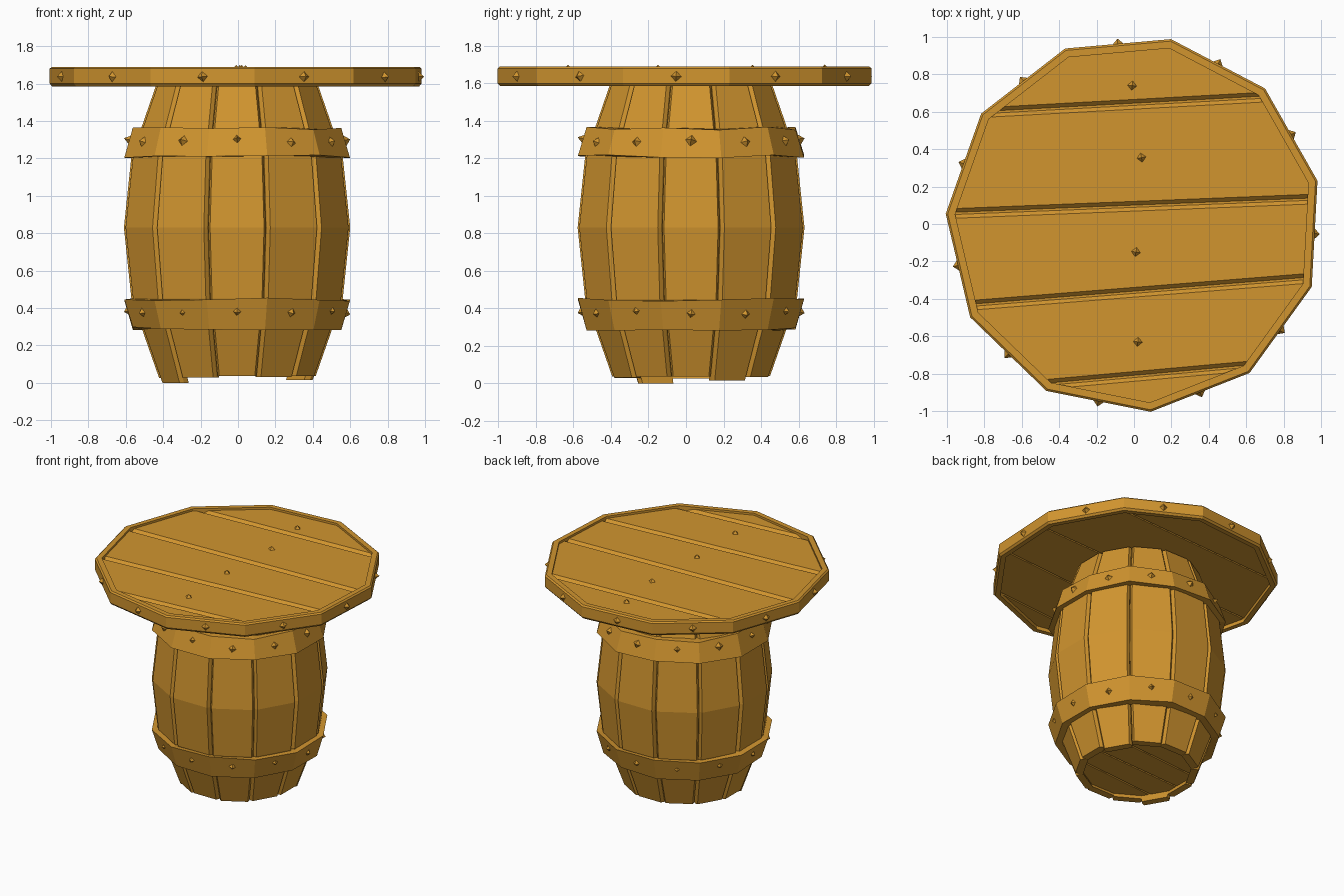
import bpy, bmesh, math, random
from mathutils import Vector, Matrix

random.seed(4)
cube = bpy.data.objects.get("Cube")
if cube:
    bpy.data.objects.remove(cube, do_unlink=True)

wood = bpy.data.materials.new("honey_wood")
wood.use_nodes = True
COLOR = (0.64, 0.30, 0.028, 1)
wood.diffuse_color = COLOR
wood.node_tree.nodes["Principled BSDF"].inputs["Base Color"].default_value = COLOR

SIDES = 12
STEP = math.tau / SIDES
HALF_TAN = math.tan(STEP / 2)
CENTRE = Vector((-0.005, 0.027, 0))
# Barrel profile: (distance from axis to flat side, height)
PROFILE = [(0.42, 0.035), (0.565, 0.45), (0.605, 0.83), (0.565, 1.21), (0.43, 1.6)]


def finish(name, bm, location=(0, 0, 0)):
    bmesh.ops.recalc_face_normals(bm, faces=bm.faces)
    mesh = bpy.data.meshes.new(name)
    bm.to_mesh(mesh)
    bm.free()
    mesh.materials.append(wood)
    obj = bpy.data.objects.new(name, mesh)
    obj.location = location
    bpy.context.collection.objects.link(obj)
    return obj


def loft(bm, rings, loop=False):
    """Skin matching rings of points; cap the ends, or join them in a loop."""
    rows = [[bm.verts.new(p) for p in ring] for ring in rings]
    n = len(rows[0])
    pairs = list(zip(rows, rows[1:]))
    if loop:
        pairs.append((rows[-1], rows[0]))
    else:
        bm.faces.new(rows[0])
        bm.faces.new(rows[-1])
    for a, b in pairs:
        for i in range(n):
            j = (i + 1) % n
            bm.faces.new((a[i], a[j], b[j], b[i]))


def polygon(radius, z, sides, start, jitter=0.0):
    return [Vector((radius * math.cos(start + math.tau * i / sides),
                    radius * math.sin(start + math.tau * i / sides),
                    z + random.uniform(-jitter, jitter))) for i in range(sides)]


def nail(name, position, direction, size=0.034):
    """Small diamond stud pointing along a direction."""
    bm = bmesh.new()
    bmesh.ops.create_cone(bm, cap_ends=True, segments=4, radius1=size, radius2=0,
                          depth=0.034, matrix=Matrix.Translation((0, 0, 0.01)))
    spin = Matrix.Rotation(random.uniform(-0.2, 0.2), 4, "Z")
    turn = Vector(direction).to_track_quat("Z", "Y").to_matrix().to_4x4()
    bm.transform(Matrix.Translation(position) @ turn @ spin)
    finish(name, bm)


def planks(name, outline, low, high, cuts, location=(0, 0, 0)):
    """Split a flat polygon into boards; each cut is (y at x = 0, slope)."""
    edges = [None] + cuts + [None]
    for k in range(len(edges) - 1):
        bm = bmesh.new()
        loft(bm, [[Vector((p.x, p.y, z)) for p in outline] for z in (low, high)])
        for cut, side in ((edges[k], 1), (edges[k + 1], -1)):
            if cut is None:
                continue
            normal = Vector((-cut[1], 1, 0)).normalized() * side
            on_side = Vector((0, cut[0] + side * 0.006, high))
            on_top = on_side + normal * 0.02
            # straight side, then a sloped top edge
            for point, n in ((on_side, normal), (on_top, normal - Vector((0, 0, 1)))):
                res = bmesh.ops.bisect_plane(
                    bm, geom=bm.verts[:] + bm.edges[:] + bm.faces[:],
                    plane_co=point, plane_no=n, clear_inner=True)
                rim = [e for e in res["geom_cut"] if isinstance(e, bmesh.types.BMEdge)]
                bmesh.ops.edgeloop_fill(bm, edges=rim)
        finish(f"{name}_{k + 1}", bm, location)


# Barrel staves with sloped long edges
def stave_section(a, z, angle):
    inner, mid = (a - 0.055) * HALF_TAN, (a - 0.022) * HALF_TAN - 0.003
    outer = a * HALF_TAN - 0.018
    half = [(a - 0.055, inner), (a - 0.022, mid), (a, outer)]
    points = half + [(r, -t) for r, t in reversed(half)]
    rot = Matrix.Rotation(angle, 3, "Z")
    return [rot @ Vector((r, t, z)) for r, t in points]


for i in range(SIDES):
    bm = bmesh.new()
    drop = {1: 0.02, 7: 0.035}.get(i, random.uniform(-0.005, 0.01))
    rows = [(PROFILE[0][0] - drop * 0.35, PROFILE[0][1] - drop)] + PROFILE[1:]
    loft(bm, [stave_section(a, z, i * STEP) for a, z in rows])
    finish(f"barrel_stave_{i + 1}", bm, CENTRE)

# Dark gaps between staves are closed by an inner drum
bm = bmesh.new()
corner = 1 / math.cos(STEP / 2)
loft(bm, [polygon((a - 0.035) * corner, max(z, 0.09), SIDES, STEP / 2) for a, z in PROFILE])
finish("barrel_core", bm, CENTRE)
planks("barrel_base_board", polygon(0.39, 0, SIDES, STEP / 2), 0.06, 0.1,
       [(-0.2, 0.08), (0.0, 0.05), (0.2, 0.08)], CENTRE)

# Hoops and their studs
for name, wide_z, end_z in (("lower_hoop", 0.447, 0.29), ("upper_hoop", 1.21, 1.36)):
    bm = bmesh.new()
    section = [(0.603, wide_z), (0.557, end_z), (0.49, end_z), (0.54, wide_z)]
    loft(bm, [polygon(a * corner, z, SIDES, STEP / 2, 0.009) for a, z in section], loop=True)
    finish(name, bm, CENTRE)
    tilt = 0.28 if end_z > wide_z else -0.28
    for i in range(SIDES):
        out = Vector((math.cos(i * STEP), math.sin(i * STEP), 0))
        z = (wide_z + end_z) / 2 + 0.012 + random.uniform(-0.012, 0.008)
        nail(f"{name}_stud_{i + 1}", CENTRE + out * 0.579 + Vector((0, 0, z)),
             out + Vector((0, 0, tilt)), random.choice((0.024, 0.034, 0.036)))

# Table rim with softened outer edges
TOP_SIDES = 11
START = math.radians(78.7)
bm = bmesh.new()
rim = [(0.958, 1.585), (0.995, 1.585), (1.008, 1.6), (1.008, 1.68), (0.997, 1.69), (0.958, 1.69)]
loft(bm, [polygon(r, z, TOP_SIDES, START) for r, z in rim], loop=True)
finish("table_rim", bm)
for i in range(TOP_SIDES):
    a = START + math.tau * (i + 0.5) / TOP_SIDES
    out = Vector((math.cos(a), math.sin(a), 0))
    nail(f"rim_stud_{i + 1}", out * 0.968 + Vector((0, 0, 1.637)), out)

# Table boards over a thin backing
planks("table_board", polygon(0.965, 0, TOP_SIDES, START), 1.612, 1.674,
       [(-0.815, 0.09), (-0.365, 0.08), (0.095, 0.04), (0.64, 0.055)])
bm = bmesh.new()
loft(bm, [polygon(0.962, z, TOP_SIDES, START) for z in (1.63, 1.648)])
finish("table_backing", bm)
for i, (x, y) in enumerate([(-0.01, 0.74), (0.04, 0.355), (0.01, -0.15), (0.02, -0.63)]):
    nail(f"board_stud_{i + 1}", Vector((x, y, 1.672)), (0, 0, 1))
